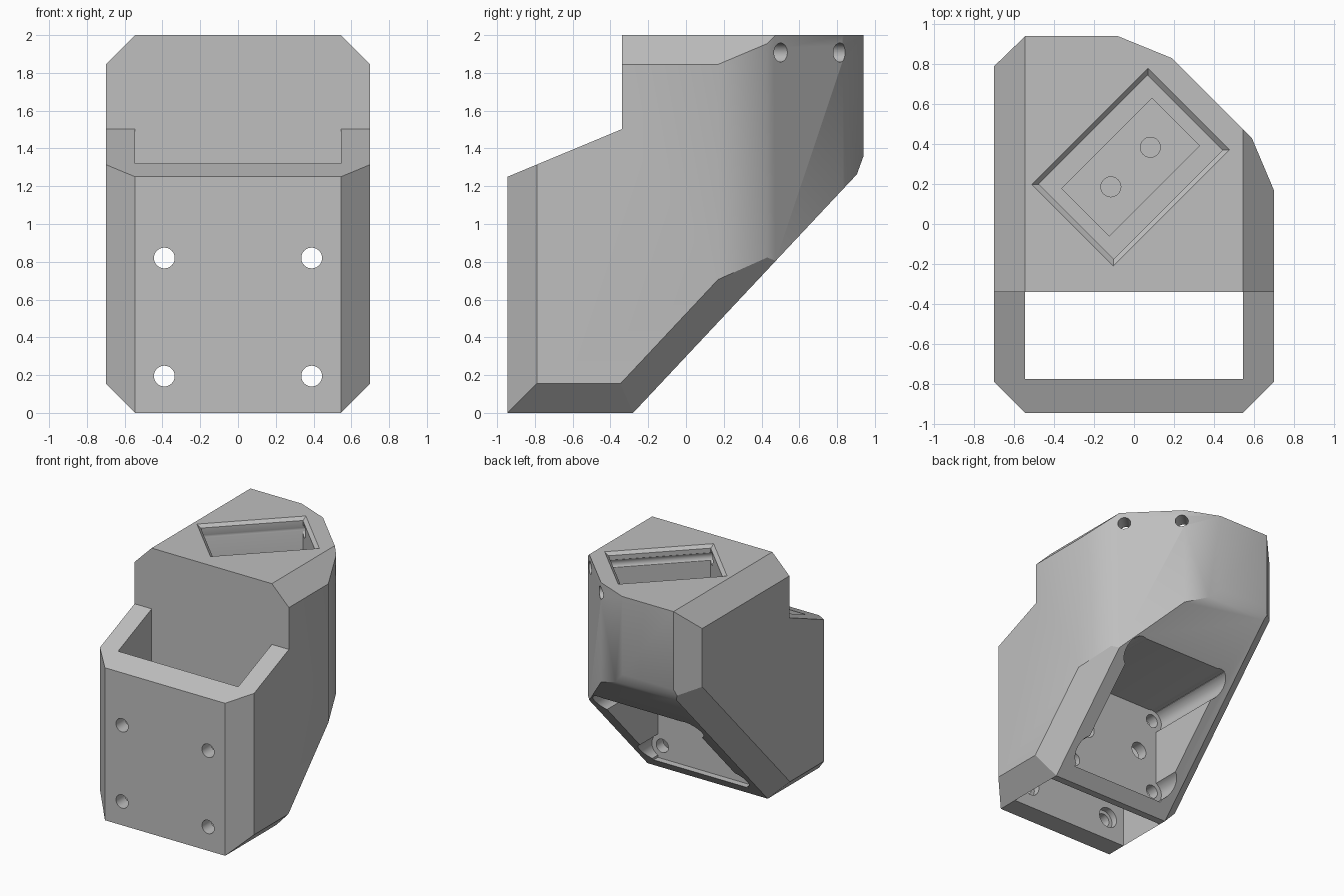
import bpy, bmesh, math
from mathutils import Vector, Matrix

cube = bpy.data.objects.get("Cube")
if cube:
    bpy.data.objects.remove(cube, do_unlink=True)

grey = bpy.data.materials.new("plain_grey")
grey.use_nodes = True
colour = (0.52, 0.52, 0.52, 1)
grey.diffuse_color = colour
grey.node_tree.nodes["Principled BSDF"].inputs["Base Color"].default_value = colour


def new_object(name, bm):
    bmesh.ops.recalc_face_normals(bm, faces=bm.faces[:])
    mesh = bpy.data.meshes.new(name)
    bm.to_mesh(mesh)
    bm.free()
    mesh.materials.append(grey)
    obj = bpy.data.objects.new(name, mesh)
    bpy.context.collection.objects.link(obj)
    return obj


def prism(name, outline, axis, lo, hi):
    """Extrude a 2D outline along z (plan) or x (side profile)."""
    bm = bmesh.new()
    place = (lambda a, b, h: (a, b, h)) if axis == "z" else (lambda a, b, h: (h, a, b))
    base = bm.faces.new([bm.verts.new(place(a, b, lo)) for a, b in outline])
    moved = bmesh.ops.extrude_face_region(bm, geom=[base])["geom"]
    step = Vector(place(0, 0, hi - lo))
    bmesh.ops.translate(bm, vec=step, verts=[v for v in moved if isinstance(v, bmesh.types.BMVert)])
    return new_object(name, bm)


def box(name, x, y, z):
    return prism(name, [(x[0], y[0]), (x[1], y[0]), (x[1], y[1]), (x[0], y[1])], "z", *z)


def rod(name, start, end, radius, sides=32):
    start, end = Vector(start), Vector(end)
    line = end - start
    bm = bmesh.new()
    spin = line.to_track_quat("Z", "Y").to_matrix().to_4x4()
    bmesh.ops.create_cone(bm, cap_ends=True, segments=sides, radius1=radius, radius2=radius,
                          depth=line.length, matrix=Matrix.Translation((start + end) / 2) @ spin)
    return new_object(name, bm)


def carve(target, cutter):
    cutter.hide_render = True
    mod = target.modifiers.new("cut", "BOOLEAN")
    mod.operation, mod.solver, mod.object = "DIFFERENCE", "EXACT", cutter
    bpy.context.view_layer.objects.active = target
    bpy.ops.object.modifier_apply(modifier=mod.name)
    bpy.data.objects.remove(cutter, do_unlink=True)


# Main block: plan outline, then trimmed by chamfer planes
plan = [(-.70, -.79), (-.545, -.945), (.545, -.945), (.70, -.79), (.70, .17),
        (.59, .43), (.19, .83), (-.08, .94), (-.545, .94), (-.70, .79)]
body = prism("bracket_body", plan, "z", 0, 2)
slant = Vector((0, 1.066, -1)).normalized()
planes = [((0, -.28, 0), slant), ((0, .94, 1.36), Vector((0, .11, -.04)))]
for side in (-1, 1):
    out = Vector((side, 0, 0))
    edge = (side * .545, -.28, 0)
    planes += [(edge, out + slant), (edge, out - Vector((0, 0, 1))),
               ((side * .545, 0, 2), out + Vector((0, 0, 1)))]
bm = bmesh.new()
bm.from_mesh(body.data)
for point, normal in planes:
    cut = bmesh.ops.bisect_plane(bm, geom=bm.verts[:] + bm.edges[:] + bm.faces[:], dist=1e-5,
                                 plane_co=point, plane_no=normal, clear_outer=True)
    rim = [e for e in cut["geom_cut"] if isinstance(e, bmesh.types.BMEdge)]
    bmesh.ops.holes_fill(bm, edges=rim)
bmesh.ops.recalc_face_normals(bm, faces=bm.faces[:])
bm.to_mesh(body.data)
bm.free()

# Lowered front lip with sloping top, and the open vertical slot
carve(body, prism("lip_cut", [(-1.2, 1.144), (-.34, 1.502), (-.34, 2.2), (-1.2, 2.2)], "x", -1, 1))
carve(body, box("slot_cut", (-.545, .545), (-.775, -.34), (-.2, 2.2)))

# Cavity opening through the slanted underside
carve(body, box("cavity_cut", (-.43, .43), (-.25, 1.2), (.09, .91)))

# Mounting holes: front wall, nut recesses, rear wall and clearance channels
for x in (-.39, .39):
    for z in (.195, .82):
        carve(body, rod("screw_cut", (x, -1.1, z), (x, -.1, z), .055))
        carve(body, rod("recess_cut", (x, -.83, z), (x, -.6, z), .085))
        carve(body, rod("channel_cut", (x, -.25, z), (x, 1.2, z), .095))
for x in (-.26, .26):
    carve(body, rod("wall_hole_cut", (x, -.5, .51), (x, -.15, .51), .07))

# Diagonal socket in the top, with chamfered rim, stepped floor and two blind holes
turn = Matrix.Translation((-.017, .285, 0)) @ Matrix.Rotation(math.radians(45), 4, "Z")


def turned(obj):
    obj.data.transform(turn)
    return obj


carve(body, turned(box("socket_cut", (-.385, .385), (-.265, .265), (1.5, 2.2))))
bm = bmesh.new()
loops = [[bm.verts.new((sx * (.411 + d), sy * (.289 + d), 2 + d))
          for sx, sy in ((-1, -1), (1, -1), (1, 1), (-1, 1))] for d in (-.0265, .05)]
bm.faces.new(loops[0])
bm.faces.new(loops[1])
for i in range(4):
    j = (i + 1) % 4
    bm.faces.new((loops[0][i], loops[0][j], loops[1][j], loops[1][i]))
carve(body, turned(new_object("rim_cut", bm)))
carve(body, turned(box("floor_cut", (-.32, .32), (-.168, .168), (1.42, 1.6))))
for u in (-.14, .14):
    carve(body, turned(rod("blind_hole_cut", (u, 0, 1.2), (u, 0, 1.6), .05)))

# Two pin holes running from the diagonal face along the socket walls
for v in (-.226, .218):
    carve(body, turned(rod("pin_cut", (-.42, v, 1.908), (.8, v, 1.908), .05)))

# Smooth shading on round surfaces, crisp edges elsewhere
bpy.ops.object.select_all(action="DESELECT")
body.select_set(True)
bpy.context.view_layer.objects.active = body
bpy.ops.object.shade_smooth_by_angle(angle=math.radians(30))
